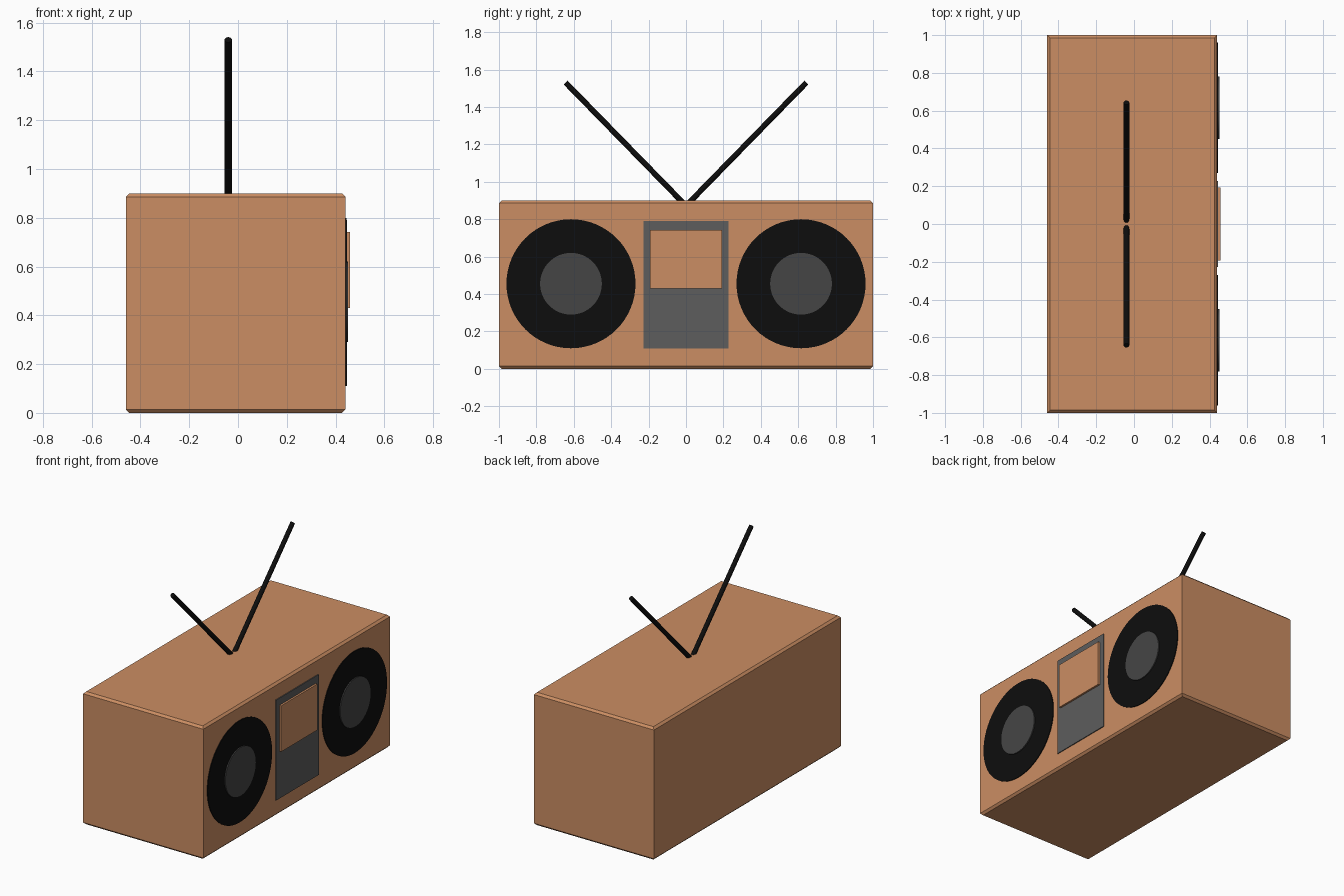
import bpy, bmesh, math
from mathutils import Vector

if "Cube" in bpy.data.objects:
    bpy.data.objects.remove(bpy.data.objects["Cube"])


def material(name, rgb):
    m = bpy.data.materials.new(name)
    m.diffuse_color = (*rgb, 1)
    m.use_nodes = True
    m.node_tree.nodes["Principled BSDF"].inputs["Base Color"].default_value = m.diffuse_color
    return m


wood = material("wood", (0.60, 0.27, 0.125))
black = material("black", (0.004, 0.004, 0.004))
grey = material("panel_grey", (0.11, 0.11, 0.11))
dark = material("cone_grey", (0.06, 0.06, 0.06))


def box(name, lo, hi, mat, chamfer=0):
    lo, hi = Vector(lo), Vector(hi)
    bm = bmesh.new()
    bmesh.ops.create_cube(bm, size=1)
    bmesh.ops.scale(bm, vec=hi - lo, verts=bm.verts)
    bmesh.ops.translate(bm, vec=(lo + hi) / 2, verts=bm.verts)
    if chamfer:
        # only the top and bottom rims are chamfered
        rims = [e for e in bm.edges if abs(e.verts[0].co.z - e.verts[1].co.z) < 1e-4]
        bmesh.ops.bevel(bm, geom=rims, offset=chamfer, segments=1, affect='EDGES')
    me = bpy.data.meshes.new(name)
    bm.to_mesh(me)
    bm.free()
    me.materials.append(mat)
    ob = bpy.data.objects.new(name, me)
    bpy.context.collection.objects.link(ob)
    return ob


def rod(name, start, end, radius, mat, sides):
    start, end = Vector(start), Vector(end)
    axis = end - start
    bpy.ops.mesh.primitive_cylinder_add(
        vertices=sides, radius=radius, depth=axis.length, location=(start + end) / 2,
        rotation=axis.to_track_quat('Z', 'Y').to_euler())
    ob = bpy.context.object
    ob.name = name
    ob.data.materials.append(mat)
    bpy.ops.object.shade_smooth_by_angle(angle=math.radians(30))
    return ob


# cabinet
box("cabinet", (-0.46, -1, 0), (0.44, 1, 0.9), wood, chamfer=0.014)

# centre panel runs through the cabinet to the back, with a raised window
box("centre_panel", (-0.46, -0.228, 0.11), (0.446, 0.228, 0.79), grey)
box("cassette_window", (0.40, -0.193, 0.43), (0.459, 0.193, 0.742), wood)

# mirrored speakers and aerials
for side, s in (("left", -1), ("right", 1)):
    y, z = 0.615 * s, 0.455
    rod(side + "_speaker_ring", (0.40, y, z), (0.445, y, z), 0.345, black, 64)
    rod(side + "_speaker_cone", (0.41, y, z), (0.452, y, z), 0.165, dark, 64)
    rod(side + "_aerial", (-0.04, 0.008 * s, 0.88), (-0.04, 0.643 * s, 1.53), 0.015, black, 24)
